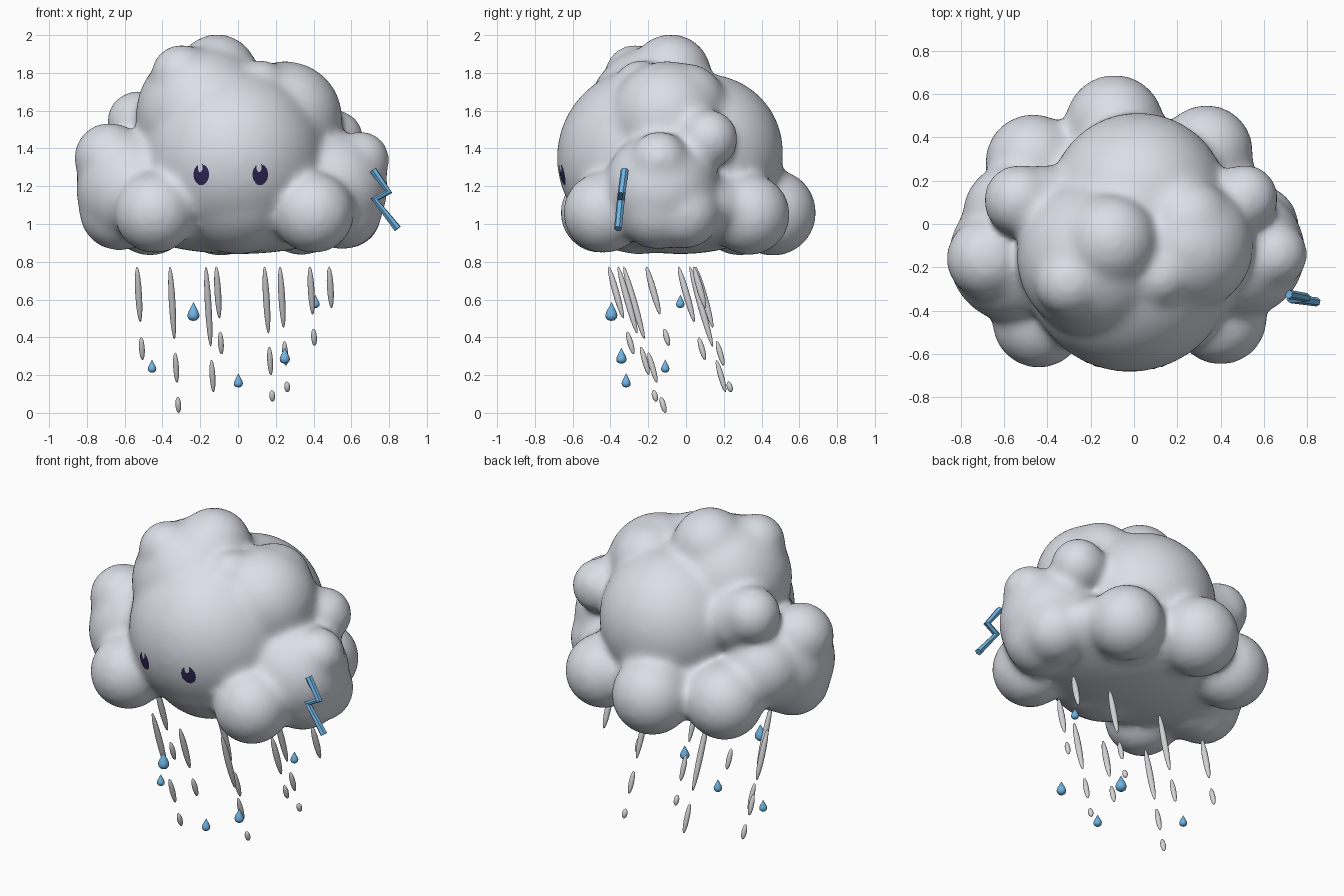
import bpy
import bmesh
import math
from mathutils import Matrix, Vector
from mathutils.bvhtree import BVHTree

cube = bpy.data.objects.get("Cube")
if cube:
    bpy.data.objects.remove(cube, do_unlink=True)


def make_material(name, color):
    mat = bpy.data.materials.new(name)
    mat.use_nodes = True
    mat.diffuse_color = (*color, 1)
    bsdf = next(n for n in mat.node_tree.nodes if n.type == "BSDF_PRINCIPLED")
    bsdf.inputs["Base Color"].default_value = (*color, 1)
    return mat


cloud_grey = make_material("cloud_grey", (0.71, 0.73, 0.8))
rain_grey = make_material("rain_grey", (0.66, 0.66, 0.68))
water_blue = make_material("water_blue", (0.16, 0.46, 0.77))
eye_purple = make_material("eye_purple", (0.03, 0.02, 0.09))


def add_object(name, bm, mat):
    mesh = bpy.data.meshes.new(name)
    for face in bm.faces:
        face.smooth = True
    bm.to_mesh(mesh)
    bm.free()
    mesh.materials.append(mat)
    obj = bpy.data.objects.new(name, mesh)
    bpy.context.collection.objects.link(obj)
    return obj


# Cloud: overlapping puffs (x, y, z, radius) fused and softened
puffs = [
    (-0.02, -0.2, 1.35, 0.48),    # face
    (0.0, -0.25, 1.21, 0.365),    # chin
    (0.02, 0.1, 1.38, 0.41),      # back
    (-0.18, -0.16, 1.58, 0.355),  # crown
    (-0.11, -0.08, 1.79, 0.205),
    (-0.3, -0.27, 1.79, 0.145),
    (0.25, -0.1, 1.56, 0.295),    # upper left shoulder
    (0.12, -0.24, 1.73, 0.12),
    (0.25, 0.0, 1.64, 0.2),
    (-0.55, -0.15, 1.18, 0.3),    # right side
    (-0.68, -0.16, 1.35, 0.175),
    (-0.63, -0.15, 1.07, 0.2),
    (-0.56, 0.05, 1.2, 0.22),
    (0.49, -0.13, 1.19, 0.295),   # left side
    (0.65, -0.14, 1.34, 0.135),
    (0.57, -0.01, 1.06, 0.18),
    (0.55, -0.15, 1.08, 0.205),
    (-0.44, -0.45, 1.06, 0.205),  # lower ring
    (0.4, -0.435, 1.06, 0.205),
    (-0.09, 0.46, 1.06, 0.22),
    (-0.465, 0.285, 1.055, 0.213),
    (0.335, 0.335, 1.05, 0.205),
    (0.51, 0.12, 1.45, 0.14),     # small upper back puffs
    (-0.53, 0.11, 1.54, 0.15),
    (-0.42, 0.09, 1.48, 0.17),
]
SOFTENING = 0.0025  # small puffs shrink most when softened, so they start larger
bm = bmesh.new()
for x, y, z, radius in puffs:
    bmesh.ops.create_icosphere(bm, subdivisions=4, radius=radius + SOFTENING / radius,
                               matrix=Matrix.Translation((x, y, z)))
base = Matrix.Translation((0, -0.03, 1.09)) @ Matrix.Diagonal((0.68, 0.52, 0.25, 1))
bmesh.ops.create_icosphere(bm, subdivisions=4, radius=1, matrix=base)
cloud = add_object("cloud_body", bm, cloud_grey)
remesh = cloud.modifiers.new("fuse", "REMESH")
remesh.mode = "VOXEL"
remesh.voxel_size = 0.02
remesh.use_smooth_shade = True
soften = cloud.modifiers.new("soften", "SMOOTH")
soften.factor = 0.5
soften.iterations = 28

# Eyes: thin plates laid on the cloud, each with a glint notch
bpy.context.view_layer.update()
surface = BVHTree.FromObject(cloud, bpy.context.evaluated_depsgraph_get())


def add_eye(name, center_x, center_z, half_w, half_h):
    bm = bmesh.new()
    bmesh.ops.create_grid(bm, x_segments=32, y_segments=32, size=1)
    outside = []
    for face in bm.faces:
        c = face.calc_center_median()
        glint = math.hypot((c.x + 0.12) / 0.33, (c.y - 0.7) / 0.45) < 1
        if c.length > 1 or glint:
            outside.append(face)
    bmesh.ops.delete(bm, geom=outside, context="FACES")
    for v in bm.verts:
        start = Vector((center_x + v.co.x * half_w, -2, center_z + v.co.y * half_h))
        hit = surface.ray_cast(start, Vector((0, 1, 0)))[0]
        v.co = hit - Vector((0, 0.004, 0))
    add_object(name, bm, eye_purple)


add_eye("right_eye", -0.195, 1.262, 0.041, 0.055)
add_eye("left_eye", 0.117, 1.262, 0.041, 0.055)

# Rain: slanted spindles, each long streak trailed by shorter ones
LEAN = Vector((0.06, 0.285, -1))
RAIN_TOP = 0.775


def add_streak(name, top, z_high, z_low, radius):
    a = top + LEAN * (RAIN_TOP - z_high)
    b = top + LEAN * (RAIN_TOP - z_low)
    turn = LEAN.to_track_quat("Z", "Y").to_matrix().to_4x4()
    size = Matrix.Diagonal((radius, radius, (b - a).length / 2, 1))
    bm = bmesh.new()
    bmesh.ops.create_uvsphere(bm, u_segments=12, v_segments=10, radius=1,
                              matrix=Matrix.Translation((a + b) / 2) @ turn @ size)
    add_object(name, bm, rain_grey)


# x, y, bottom of the long streak, then (top, bottom) of its trail
streaks = [
    (-0.535, -0.04, 0.48, [(0.4, 0.28)]),
    (-0.36, -0.33, 0.39, [(0.32, 0.16), (0.085, 0)]),
    (-0.17, 0.02, 0.35, [(0.28, 0.11)]),
    (-0.115, -0.41, 0.5, [(0.43, 0.31)]),
    (0.14, -0.36, 0.42, [(0.35, 0.2), (0.12, 0.06)]),
    (0.222, 0.05, 0.45, [(0.38, 0.25), (0.165, 0.11)]),
    (0.38, -0.21, 0.52, [(0.445, 0.355)]),
    (0.482, 0.04, 0.555, []),
]
for i, (x, y, bottom, trail) in enumerate(streaks, 1):
    top = Vector((x, y, RAIN_TOP))
    add_streak(f"rain_streak_{i}", top, RAIN_TOP, bottom, 0.018)
    for j, (high, low) in enumerate(trail, 1):
        add_streak(f"rain_trail_{i}_{j}", top, high, low, 0.0155)

# Water drops: a lathed teardrop of unit height
drop_profile = [(0, -0.5), (0.18, -0.46), (0.29, -0.35), (0.32, -0.2),
                (0.27, -0.03), (0.15, 0.2), (0.06, 0.38), (0, 0.5)]


def add_drop(name, center, height):
    bm = bmesh.new()
    verts = [bm.verts.new((r, 0, z)) for r, z in drop_profile]
    edges = [bm.edges.new(pair) for pair in zip(verts, verts[1:])]
    bmesh.ops.spin(bm, geom=verts + edges, cent=(0, 0, 0), axis=(0, 0, 1),
                   angle=math.tau, steps=16)
    bmesh.ops.remove_doubles(bm, verts=bm.verts, dist=0.001)
    bmesh.ops.recalc_face_normals(bm, faces=bm.faces)
    bmesh.ops.transform(bm, verts=bm.verts,
                        matrix=Matrix.Translation(center) @ Matrix.Scale(height, 4))
    add_object(name, bm, water_blue)


drops = [((-0.236, -0.395, 0.537), 0.1), ((0.41, -0.03, 0.59), 0.07),
         ((0.248, -0.342, 0.303), 0.085), ((-0.455, -0.11, 0.248), 0.07),
         ((0.002, -0.317, 0.172), 0.075)]
for i, (center, height) in enumerate(drops, 1):
    add_drop(f"water_drop_{i}", center, height)

# Lightning bolt: a bent bar
curve = bpy.data.curves.new("lightning_bolt", "CURVE")
curve.dimensions = "3D"
curve.bevel_depth = 0.021
curve.bevel_resolution = 1
curve.use_fill_caps = True
path = [(0.715, -0.325, 1.285), (0.797, -0.34, 1.17),
        (0.724, -0.345, 1.13), (0.845, -0.36, 0.975)]
spline = curve.splines.new("POLY")
spline.points.add(len(path) - 1)
for point, co in zip(spline.points, path):
    point.co = (*co, 1)
spline.use_smooth = False
curve.materials.append(water_blue)
bolt = bpy.data.objects.new("lightning_bolt", curve)
bpy.context.collection.objects.link(bolt)
